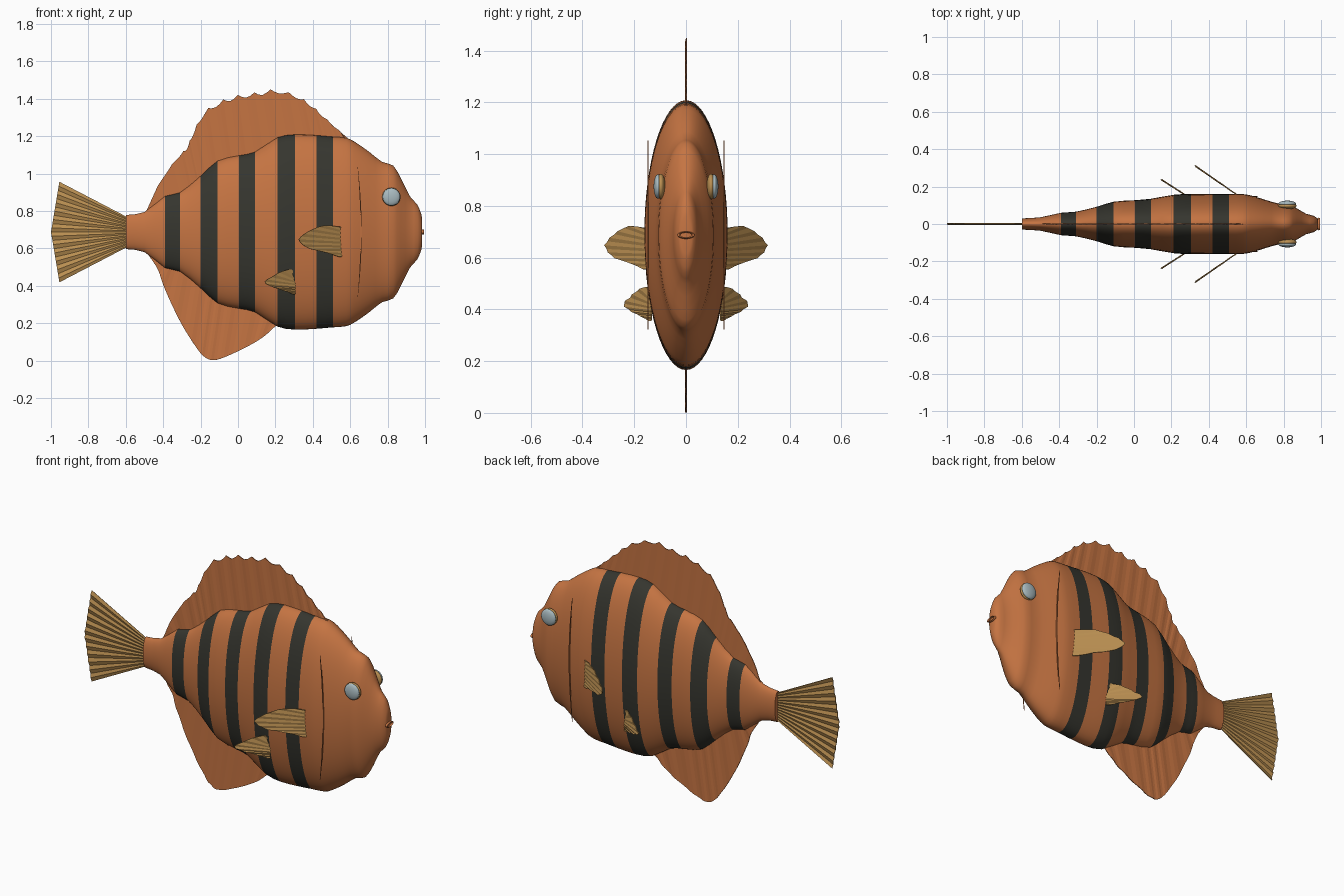
import bpy, bmesh, math
from mathutils import Matrix, Vector

if "Cube" in bpy.data.objects:
    bpy.data.objects.remove(bpy.data.objects["Cube"])

def material(name, rgb):
    m = bpy.data.materials.new(name)
    m.diffuse_color = (*rgb, 1)
    m.use_nodes = True
    m.node_tree.nodes["Principled BSDF"].inputs["Base Color"].default_value = m.diffuse_color
    return m

ORANGE = material("orange skin", (0.56, 0.175, 0.055))
DARK = material("dark stripe", (0.036, 0.036, 0.028))
GOLD = material("golden fin", (0.50, 0.28, 0.085))
EYE = material("pale eye", (0.40, 0.50, 0.53))
MID_Z = 0.687

def finish(name, bm, mats, smooth=None, mirror=False, thick=0):
    bmesh.ops.recalc_face_normals(bm, faces=bm.faces[:])
    me = bpy.data.meshes.new(name)
    bm.to_mesh(me)
    bm.free()
    ob = bpy.data.objects.new(name, me)
    bpy.context.collection.objects.link(ob)
    for m in mats:
        me.materials.append(m)
    if smooth:
        bpy.ops.object.select_all(action='DESELECT')
        ob.select_set(True)
        bpy.context.view_layer.objects.active = ob
        bpy.ops.object.shade_smooth_by_angle(angle=math.radians(smooth))
    if thick:
        s = ob.modifiers.new("thickness", 'SOLIDIFY')
        s.thickness, s.offset = thick, 0
    if mirror:
        ob.modifiers.new("mirror", 'MIRROR').use_axis = (False, True, False)
    return ob

def hermite(table, x):
    """Smooth curve through rows (x, a, b...), returns [a, b...]."""
    n = len(table)
    i = max(k for k in range(n - 1) if k == 0 or table[k][0] <= x)
    def slope(k, c):
        p, q = table[max(k - 1, 0)], table[min(k + 1, n - 1)]
        return (q[c] - p[c]) / (q[0] - p[0])
    a, b = table[i], table[i + 1]
    d = b[0] - a[0]
    t = (x - a[0]) / d
    out = []
    for c in range(1, len(a)):
        out.append((2*t**3 - 3*t*t + 1) * a[c] + (t**3 - 2*t*t + t) * d * slope(i, c)
                   + (3*t*t - 2*t**3) * b[c] + (t**3 - t*t) * d * slope(i + 1, c))
    return out

def sample(points, n):
    """n+1 points evenly spread over a smooth curve through the points."""
    rows = [(k, *p) for k, p in enumerate(points)]
    return [hermite(rows, (len(points) - 1) * k / n) for k in range(n + 1)]

def strip(bm, base, edge):
    """Fin sheet between a base line and an outer edge."""
    a = [bm.verts.new(p) for p in base]
    b = [bm.verts.new(p) for p in edge]
    for i in range(len(a) - 1):
        bm.faces.new((a[i], a[i + 1], b[i + 1], b[i]))

# Body: x, half height, half width
BODY = [(-.60, .091, .030), (-.50, .107, .036), (-.39, .192, .060), (-.31, .211, .066),
        (-.20, .300, .092), (-.11, .380, .119), (0, .408, .127), (.09, .428, .135),
        (.21, .505, .156), (.30, .521, .161), (.42, .517, .160), (.50, .510, .160),
        (.58, .503, .160), (.62, .485, .154), (.70, .430, .130), (.77, .375, .110),
        (.83, .355, .105), (.87, .290, .084), (.92, .190, .055), (.96, .145, .044),
        (.98, .095, .030), (.985, .072, .022)]
STRIPES = [(-.39, -.31), (-.20, -.11), (.005, .092), (.21, .305), (.42, .507)]

xs = sorted({r[0] for r in BODY} | {e for s in STRIPES for e in s})
xs = sorted(xs + [(p + q) / 2 for p, q in zip(xs, xs[1:]) if q - p > .015])
SEG = 64
bm = bmesh.new()
rings = []
for x in xs:
    h, w = hermite(BODY, x)
    rings.append([bm.verts.new((x, w * math.cos(2 * math.pi * k / SEG),
                                MID_Z + h * math.sin(2 * math.pi * k / SEG)))
                  for k in range(SEG)])
for (xa, ra), (xb, rb) in zip(zip(xs, rings), zip(xs[1:], rings[1:])):
    mid = (xa + xb) / 2
    dark = any(p < mid < q for p, q in STRIPES)
    for k in range(SEG):
        f = bm.faces.new((ra[k], ra[(k + 1) % SEG], rb[(k + 1) % SEG], rb[k]))
        f.material_index = int(dark)
bm.faces.new(rings[0])
bm.faces.new(rings[-1])
finish("body", bm, [ORANGE, DARK], smooth=40)

# Dorsal and anal fins: pleated sheets rooted inside the body
DORSAL = [(-.49, .80), (-.42, .95), (-.33, 1.08), (-.275, 1.14), (-.24, 1.22), (-.18, 1.33),
          (-.09, 1.39), (0, 1.42), (.10, 1.435), (.20, 1.45), (.31, 1.42), (.39, 1.37),
          (.46, 1.305), (.53, 1.24), (.585, 1.19)]
ANAL = [(-.49, .58), (-.43, .49), (-.39, .38), (-.31, .21), (-.23, .08), (-.18, .02),
        (-.13, .002), (-.055, .025), (.06, .08), (.14, .13), (.205, .19)]

def body_fin(name, outline, side, scallop, n):
    base, edge = [], []
    for k, (x, z) in enumerate(sample(outline, n)):
        y = .002 * (-1) ** (k // 2)
        z -= scallop * abs(math.sin(math.pi * k / 4)) * math.sin(math.pi * k / n)
        bx = min(x + .05, .6)
        base.append((bx, 0, MID_Z + side * (hermite(BODY, bx)[0] - .05)))
        edge.append((x, y, z))
    bm = bmesh.new()
    strip(bm, base, edge)
    finish(name, bm, [ORANGE], thick=.004)

body_fin("dorsal_fin", DORSAL, 1, .022, 64)
body_fin("anal_fin", ANAL, -1, 0, 40)

# Tail fin: pleated fan
bm = bmesh.new()
N = 24
base, edge = [], []
for k in range(N + 1):
    t = 2 * k / N - 1
    base.append((-.59, .002 * (-1) ** k, MID_Z + .078 * t))
    edge.append((-1 + .045 * abs(t), .003 * (-1) ** k, MID_Z + .268 * t))
strip(bm, base, edge)
finish("tail_fin", bm, [GOLD], thick=.004)

# Paired side fins: outline (x, z) from lower root to upper root, swept outwards
def side_fin(name, outline, root_x, root_y, tip_x, tip_y):
    n = 16
    z0, z1 = outline[0][1], outline[-1][1]
    base, edge = [], []
    for k, (x, z) in enumerate(sample(outline, n)):
        u = (root_x - x) / (root_x - tip_x)
        edge.append((x, root_y + (tip_y - root_y) * u + .003 * (-1) ** k, z))
        base.append((root_x + .012, root_y - .008, z0 + (z1 - z0) * k / n))
    bm = bmesh.new()
    strip(bm, base, edge)
    finish(name, bm, [GOLD], mirror=True, thick=.004)

side_fin("pectoral_fins", [(.54, .555), (.46, .58), (.385, .597), (.345, .62), (.325, .648),
                           (.355, .677), (.40, .702), (.46, .722), (.545, .715)],
         .545, .16, .325, .312)
side_fin("pelvic_fins", [(.295, .355), (.24, .375), (.18, .395), (.142, .42),
                         (.18, .447), (.23, .475), (.285, .488), (.295, .465)],
         .295, .142, .142, .24)

# Gill covers: thin upright crescents beside the head
bm = bmesh.new()
front, back = [], []
for k in range(25):
    t = k / 12 - 1
    x, z = .638 + .02 * (1 - t * t), MID_Z + .365 * t
    w = .006 * (1 - t * t) + .0005
    front.append((x + w / 2, .147, z))
    back.append((x - w / 2, .147, z))
strip(bm, back, front)
finish("gill_covers", bm, [ORANGE], mirror=True, thick=.005)

# Eyes: golden socket ring with a pale domed lens
def eye_part(name, y, radius, depth, mat):
    bm = bmesh.new()
    bmesh.ops.create_uvsphere(bm, u_segments=32, v_segments=16, radius=1)
    bmesh.ops.transform(bm, verts=bm.verts, matrix=Matrix.Translation((.82, y, .875))
                        @ Matrix.Rotation(math.pi / 2, 4, 'X')
                        @ Matrix.Diagonal((radius, radius, depth, 1)))
    finish(name, bm, [mat], smooth=60, mirror=True)

eye_part("eye_sockets", .097, .049, .018, GOLD)
eye_part("eye_lenses", .109, .047, .016, EYE)

# Mouth: small flattened lip ring at the snout tip
bm = bmesh.new()
loops = []
for i in range(32):
    a = 2 * math.pi * i / 32
    ring = []
    for j in range(8):
        b = 2 * math.pi * j / 8
        r = 1 + .2 * math.cos(b)
        ring.append(bm.verts.new((.988 + .007 * math.sin(b), .028 * r * math.cos(a),
                                  MID_Z + .012 * r * math.sin(a))))
    loops.append(ring)
for i in range(32):
    p, q = loops[i], loops[(i + 1) % 32]
    for j in range(8):
        bm.faces.new((p[j], p[(j + 1) % 8], q[(j + 1) % 8], q[j]))
finish("mouth", bm, [ORANGE], smooth=60)
